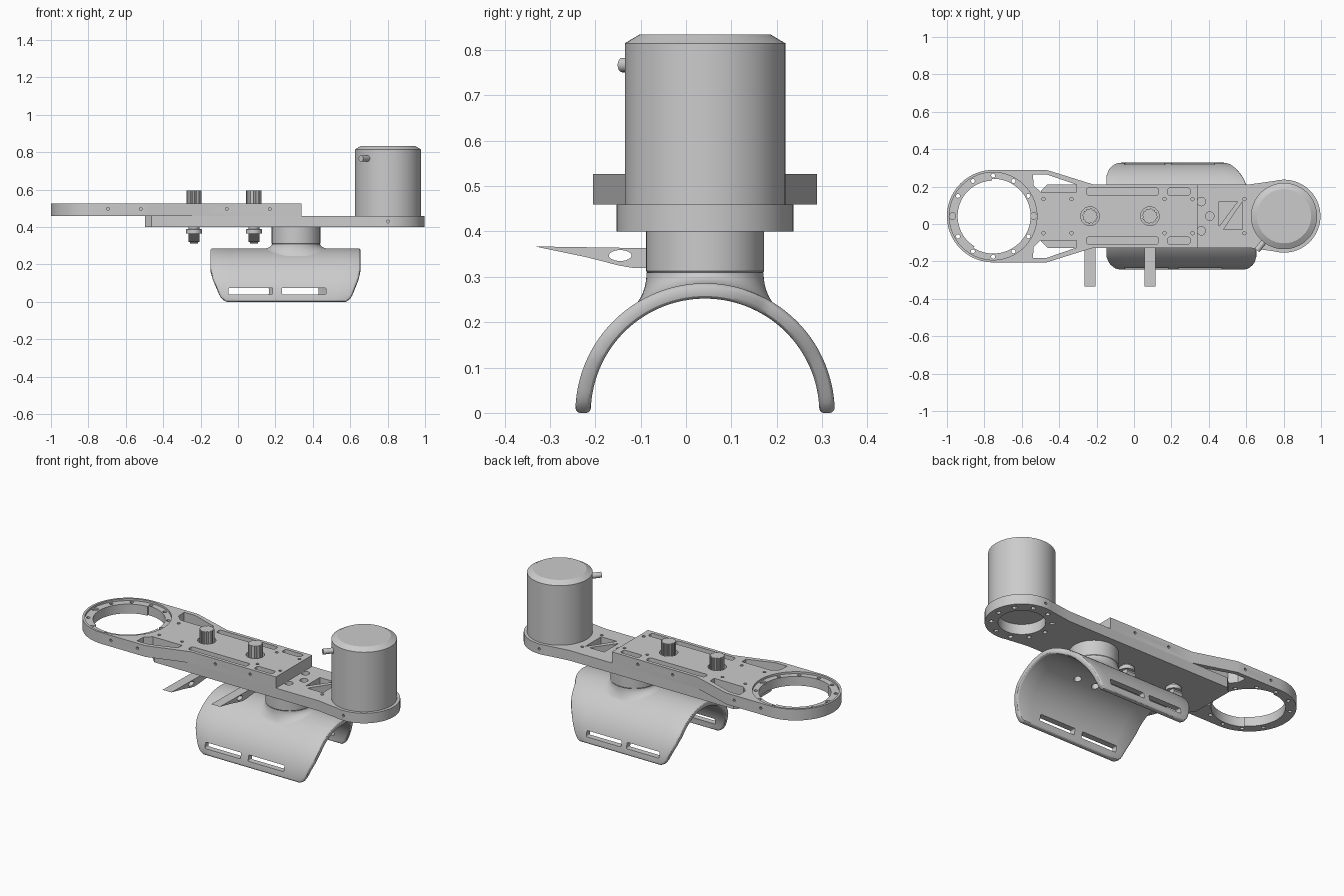
import bpy, bmesh, math
from mathutils import Vector

if "Cube" in bpy.data.objects:
    bpy.data.objects.remove(bpy.data.objects["Cube"])

GREY = (0.6, 0.6, 0.6, 1)
mat = bpy.data.materials.new("plain grey")
mat.use_nodes = True
mat.diffuse_color = GREY
mat.node_tree.nodes["Principled BSDF"].inputs["Base Color"].default_value = GREY

MID_Y = 0.042              # everything is built around this centre line
RING_X, MOTOR_X, COLLAR_X = -0.753, 0.802, 0.31
KNOBS = (-0.235, 0.085)
LOW, SEAM, TOP = 0.40, 0.46, 0.527


def circle(x, y, r, n=24, a0=0, a1=360, ry=None):
    full = a1 - a0 == 360
    steps = n if full else n + 1
    angles = [math.radians(a0 + (a1 - a0) * i / n) for i in range(steps)]
    return [(x + r * math.cos(a), y + (ry or r) * math.sin(a)) for a in angles]


def rounded(x0, x1, y0, y1, r):
    pts = []
    for i, (x, y) in enumerate([(x1 - r, y1 - r), (x0 + r, y1 - r), (x0 + r, y0 + r), (x1 - r, y0 + r)]):
        pts += circle(x, y, r, 6, 90 * i, 90 * i + 90)
    return pts


def flip(pts):
    return [(x, -y) for x, y in pts]


def prism(bm, pts, a, b, axis="z"):
    """Extrude an outline from a to b along an axis."""
    place = {"z": lambda u, v, w: (u, v, w), "y": lambda u, v, w: (u, w, v),
             "x": lambda u, v, w: (w, u, v)}[axis]
    lo = [bm.verts.new(place(u, v, a)) for u, v in pts]
    hi = [bm.verts.new(place(u, v, b)) for u, v in pts]
    faces = [bm.faces.new(lo), bm.faces.new(hi)]
    for i in range(len(pts)):
        j = (i + 1) % len(pts)
        faces.append(bm.faces.new((lo[i], lo[j], hi[j], hi[i])))
    bmesh.ops.recalc_face_normals(bm, faces=faces)


def make(name, bm):
    bmesh.ops.translate(bm, verts=bm.verts, vec=(0, MID_Y, 0))
    me = bpy.data.meshes.new(name)
    bm.to_mesh(me)
    bm.free()
    me.materials.append(mat)
    ob = bpy.data.objects.new(name, me)
    bpy.context.collection.objects.link(ob)
    return ob


def solid(name, *prisms):
    bm = bmesh.new()
    for p in prisms:
        prism(bm, *p)
    return make(name, bm)


def carve(ob, *prisms):
    """Cut a set of prisms out of an object and keep the result."""
    cutter = solid("cutter", *prisms)
    cutter.hide_render = True
    mod = ob.modifiers.new("cut", "BOOLEAN")
    mod.operation, mod.solver, mod.object = "DIFFERENCE", "EXACT", cutter
    bake(ob)
    bpy.data.objects.remove(cutter)


def bake(ob):
    bpy.context.view_layer.update()
    graph = bpy.context.evaluated_depsgraph_get()
    me = bpy.data.meshes.new_from_object(ob.evaluated_get(graph))
    ob.modifiers.clear()
    ob.data = me


def lathe(name, x, profile, n=64):
    bm = bmesh.new()
    rings = [[bm.verts.new((u, v, z)) for u, v in circle(x, 0, r, n)] for r, z in profile]
    for a, b in zip(rings, rings[1:]):
        for i in range(n):
            bm.faces.new((a[i], a[(i + 1) % n], b[(i + 1) % n], b[i]))
    bm.faces.new(rings[0][::-1])
    bm.faces.new(rings[-1])
    return make(name, bm)


# Upper plate with ring end
edge = [(-0.467, -0.247), (-0.22, -0.17), (0.34, -0.17)]
upper = solid("upper_plate", (circle(RING_X, 0, 0.247, 48, 90, 270) + edge + flip(edge)[::-1], SEAM, TOP))
carve(upper, (circle(RING_X, 0, 0.2, 64), 0.4, 0.6))
carve(upper, (circle(RING_X, 0, 0.234, 64), TOP - 0.012, 0.6))
window = [(-0.54, 0.223), (-0.467, 0.223), (-0.307, 0.168), (-0.307, 0.13), (-0.5, 0.13), (-0.537, 0.165)]
cuts = []
for f in (list, flip):
    cuts += [(f(p), 0.4, 0.6) for p in (window, rounded(-0.254, 0.131, 0.112, 0.15, 0.012),
                                        rounded(0.18, 0.3, 0.112, 0.15, 0.012))]
    cuts += [(f(circle(x, 0.091, 0.009, 12)), 0.49, 0.6) for x in (-0.484, -0.334, 0.163, 0.313)]
for i in range(12):
    a = math.radians(30 * i)
    r, floor = (0.018, 0.505) if i % 6 == 0 else (0.011, 0.4)
    cuts.append((circle(RING_X + 0.217 * math.cos(a), 0.217 * math.sin(a), r, 12), floor, 0.6))
cuts += [(circle(x, 0, 0.05, 32), 0.4, 0.6) for x in KNOBS]
# Screw holes along both long edges
for s in (-1, 1):
    cuts += [(circle(x, 0.497, 0.008, 10), s * (w - 0.016), s * 0.3, "y")
             for x, w in ((-0.695, 0.247), (-0.52, 0.247), (-0.06, 0.17), (0.17, 0.17))]
carve(upper, *cuts)

# Lip inside part of the ring
solid("ring_lip", (circle(RING_X, 0, 0.201, 32, 92, 238) + circle(RING_X, 0, 0.19, 32, 92, 238)[::-1],
                   SEAM, TOP - 0.012))

# Lower plate with motor seat
side = [(0.62, 0.17), (-0.462, 0.17), (-0.497, 0.135)]
lower = solid("lower_plate", (circle(MOTOR_X, 0, 0.195, 48, -105, 105) + side + flip(side)[::-1], LOW, SEAM))
cuts = [(circle(MOTOR_X, 0, 0.125, 48), 0.3, 0.5),
        ([(0.455, 0.078), (0.455, -0.055), (0.553, 0.078)], 0.415, 0.5),
        ([(0.58, 0.078), (0.58, -0.072), (0.478, -0.072)], 0.415, 0.5)]
cuts += [(circle(x, y, 0.023, 16), 0.42, 0.5) for x, y in ((0.36, 0.078), (0.36, -0.078), (0.405, 0))]
cuts += [(circle(0.59, s * 0.091, 0.009, 12), 0.42, 0.5) for s in (-1, 1)]
cuts += [(circle(MOTOR_X, 0.43, 0.008, 10), s * 0.18, s * 0.3, "y") for s in (-1, 1)]
for i in range(10):
    a = math.radians(36 * i)
    cuts.append((circle(MOTOR_X + 0.16 * math.cos(a), 0.16 * math.sin(a), 0.013, 12), 0.3, 0.43))
carve(lower, *cuts)

# Motor with chamfered cap and cable stub
lathe("motor", MOTOR_X, [(0.177, SEAM), (0.177, 0.815), (0.145, 0.834)])
bm = bmesh.new()
way = Vector((-0.62, -0.785, 0))
stub = bmesh.ops.create_cone(bm, cap_ends=True, segments=20, radius1=0.016, radius2=0.016, depth=0.09)
bmesh.ops.rotate(bm, verts=bm.verts, matrix=way.to_track_quat("Z", "Y").to_matrix())
bmesh.ops.translate(bm, verts=bm.verts, vec=way * 0.188 + Vector((MOTOR_X, 0, 0.767)))
make("cable_stub", bm)

# Knobs, washers and clamp levers
for i, x in enumerate(KNOBS):
    n = "_" + str(i + 1)
    knurl = [p for k in range(24) for p in circle(x, 0, 0.041 if k % 2 else 0.037, 1, 15 * k + 2, 15 * k + 13)]
    solid("knob" + n, (knurl, SEAM, 0.595))
    lathe("washer" + n, x, [(0.03, LOW), (0.03, 0.39), (0.042, 0.388), (0.042, 0.366), (0.02, 0.364), (0.02, 0.34)], 32)
    outline = [(-0.375, 0.367), (-0.05, 0.362), (0.03, 0.362), (0.04, 0.345), (0.03, 0.326), (-0.06, 0.326),
               (-0.12, 0.32), (-0.155, 0.319), (-0.19, 0.325), (-0.26, 0.343)]
    lever = solid("lever" + n, (outline, x - 0.029, x + 0.029, "x"))
    carve(lever, (circle(-0.187, 0.347, 0.025, 24, ry=0.012), x - 0.1, x + 0.1, "x"))
    solid("cam_pin" + n, (circle(0, 0.343, 0.03, 20), x - 0.022, x + 0.022, "x"))

# Collar under the lower plate
lathe("collar", COLLAR_X, [(0.126, 0.308), (0.13, 0.313), (0.13, LOW)])

# Flared neck blending into the saddle
R = 0.286
bm = bmesh.new()
rows, N = [], 64
for k in range(11):
    t = k / 10 * math.pi / 2
    row = []
    for i in range(N):
        a = math.tau * i / N
        r = 0.129 + (0.025 + 0.035 * abs(math.cos(a))) * (1 - math.cos(t))
        y = r * math.sin(a)
        base = math.sqrt(R * R - y * y) - 0.003
        row.append(bm.verts.new((COLLAR_X + r * math.cos(a), y, base + (0.31 - base) * (1 - math.sin(t)))))
    rows.append(row)
bm.faces.new(rows[0])
for a, b in zip(rows, rows[1:]):
    for i in range(N):
        bm.faces.new((b[i], b[(i + 1) % N], a[(i + 1) % N], a[i]))
bmesh.ops.recalc_face_normals(bm, faces=bm.faces)
make("neck", bm)


# Arched saddle whose ends taper toward the rims
def blend(z, stops):
    for (z0, x0), (z1, x1) in zip(stops, stops[1:]):
        if z <= z1:
            return x0 + (x1 - x0) * (z - z0) / (z1 - z0)
    return stops[-1][1]


LEFT = [(0, -0.06), (0.015, -0.085), (0.04, -0.1), (0.13, -0.135), (0.18, -0.148), (1, -0.148)]
FRONT = [(0, 0.575), (0.015, 0.598), (0.04, 0.612), (0.13, 0.645), (0.18, 0.655), (1, 0.655)]
BACK = [(0, 0.475), (0.015, 0.495), (0.04, 0.508), (0.13, 0.55), (0.2, 0.588), (0.25, 0.61), (0.286, 0.655), (1, 0.655)]
bm = bmesh.new()
rows = []
for i in range(73):
    a = math.pi * i / 72
    y, z = -R * math.cos(a), max(0, R * math.sin(a))
    x0, x1 = blend(z, LEFT), blend(z, FRONT if y < 0 else BACK)
    rows.append([bm.verts.new((x0 + (x1 - x0) * k / 8, y, z)) for k in range(9)])
for a, b in zip(rows, rows[1:]):
    for k in range(8):
        bm.faces.new((a[k], a[k + 1], b[k + 1], b[k]))
saddle = make("saddle", bm)
shell = saddle.modifiers.new("shell", "SOLIDIFY")
shell.thickness, shell.offset = 0.034, -1
rim = saddle.modifiers.new("rim", "BEVEL")
rim.width, rim.segments, rim.limit_method, rim.angle_limit = 0.012, 3, "ANGLE", math.radians(50)
bake(saddle)
cuts = [(rounded(x0, x1, 0.04, 0.075, 0.006), s * 0.15, s * 0.4, "y")
        for s, x0, x1 in ((-1, -0.05, 0.185), (-1, 0.235, 0.47), (1, -0.05, 0.165), (1, 0.2, 0.43))]
cuts += [(circle(COLLAR_X + 0.06 * sx, 0.06 * sy, 0.02, 20), 0.1, 0.4) for sx in (-1, 1) for sy in (-1, 1)]
carve(saddle, *cuts)

# Smooth round surfaces, keep hard edges
for ob in bpy.context.collection.objects:
    ob.select_set(ob.type == "MESH")
bpy.context.view_layer.objects.active = saddle
bpy.ops.object.shade_smooth_by_angle(angle=math.radians(30))
